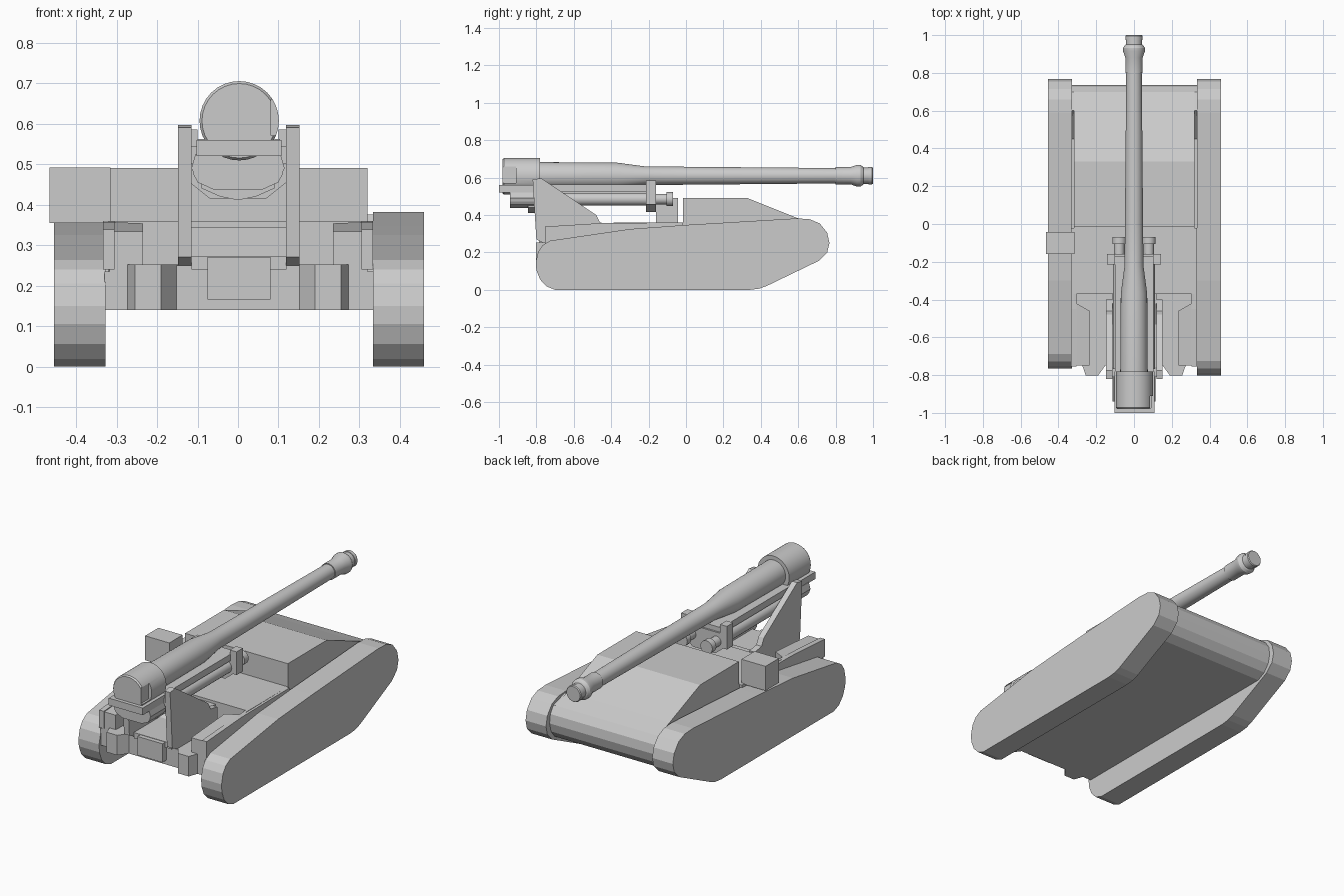
import bpy, bmesh, math


def finish(name, bm):
    bmesh.ops.recalc_face_normals(bm, faces=bm.faces)
    me = bpy.data.meshes.new(name)
    bm.to_mesh(me)
    bm.free()
    ob = bpy.data.objects.new(name, me)
    bpy.context.scene.collection.objects.link(ob)
    return ob


def prism(name, pts, a, b, axis):
    """Extrude a 2D outline from a to b along an axis (x: yz, y: xz, z: xy)."""
    place = {'x': lambda p, t: (t, p[0], p[1]),
             'y': lambda p, t: (p[0], t, p[1]),
             'z': lambda p, t: (p[0], p[1], t)}[axis]
    bm = bmesh.new()
    face = bm.faces.new([bm.verts.new(place(p, a)) for p in pts])
    res = bmesh.ops.extrude_face_region(bm, geom=[face])
    top = [v for v in res['geom'] if isinstance(v, bmesh.types.BMVert)]
    shift = place((0, 0), b - a)
    bmesh.ops.translate(bm, verts=top, vec=shift)
    return finish(name, bm)


def box(name, x0, x1, y0, y1, z0, z1):
    return prism(name, [(x0, y0), (x1, y0), (x1, y1), (x0, y1)], z0, z1, 'z')


def lathe(name, prof, x, z, n=32):
    """Solid of revolution about a line along y; prof holds (y, radius)."""
    bm = bmesh.new()
    rings = [[bm.verts.new((x + r * math.cos(2 * math.pi * i / n), y,
                            z + r * math.sin(2 * math.pi * i / n)))
              for i in range(n)] for y, r in prof]
    for p, q in zip(rings, rings[1:]):
        for i in range(n):
            j = (i + 1) % n
            bm.faces.new((p[i], p[j], q[j], q[i]))
    bm.faces.new(rings[0])
    bm.faces.new(rings[-1])
    ob = finish(name, bm)
    bpy.ops.object.select_all(action='DESELECT')
    ob.select_set(True)
    bpy.context.view_layer.objects.active = ob
    bpy.ops.object.shade_smooth_by_angle(angle=math.radians(20))
    return ob


# Tracks, the left one slightly shorter at the rear
def track(name, x0, x1, rear):
    back = [(-0.70, 0), (-0.745, 0.018), (-0.78, 0.055), (-0.80, 0.105),
            (-0.803, 0.15), (-0.79, 0.205), (-0.765, 0.24), (-0.725, 0.263)]
    front = [(-0.30, 0.325), (0.0, 0.347), (0.59, 0.382), (0.66, 0.378),
             (0.715, 0.355), (0.755, 0.305), (0.767, 0.25), (0.755, 0.20),
             (0.71, 0.155), (0.43, 0.02), (0.39, 0.006), (0.34, 0)]
    prism(name, [(y + rear, z) for y, z in back] + front, x0, x1, 'x')


track("track_right", 0.333, 0.46, 0)
track("track_left", -0.455, -0.327, 0.037)

# Hull with rounded nose, raised casemate, rear deck and low rear platform
prism("hull", [(-0.75, 0.14), (0.64, 0.14), (0.69, 0.165), (0.722, 0.205),
               (0.735, 0.255), (0.728, 0.305), (0.70, 0.345), (0.60, 0.382),
               (0.33, 0.49), (-0.015, 0.49), (-0.015, 0.36), (-0.37, 0.36),
               (-0.37, 0.25), (-0.75, 0.25)], -0.318, 0.32, 'x')
prism("lower_hull", [(-0.75, 0.14), (0.64, 0.14), (0.69, 0.165), (0.722, 0.205),
                     (0.735, 0.255), (0.728, 0.305), (0.70, 0.345), (0.60, 0.375),
                     (0.45, 0.235), (-0.75, 0.235)], -0.33, 0.334, 'x')

# Rear side fenders and spade feet
for s, side in ((-1, "left"), (1, "right")):
    fender = prism("fender_" + side,
                   [(s * 0.315, -0.75), (s * 0.235, -0.75), (s * 0.235, -0.46),
                    (s * 0.305, -0.42), (s * 0.305, -0.37), (s * 0.32, -0.37)],
                   0.235, 0.36, 'z')
    for v in fender.data.vertices:
        if v.co.z > 0.3:
            v.co.z = 0.333 + 0.027 * (v.co.y + 0.75) / 0.38
    prism("outer_guard_" + side,
          [(-0.755, 0.24), (-0.755, 0.338), (-0.45, 0.357), (-0.02, 0.36),
           (-0.02, 0.24)], s * 0.305, s * 0.334, 'x')
    prism("spade_foot_" + side,
          [(s * 0.277, -0.74), (s * 0.255, -0.802), (s * 0.19, -0.802),
           (s * 0.145, -0.74)], 0.14, 0.252, 'z')
    # Gun support plate
    xi, xo = (-0.115, -0.148) if s < 0 else (0.119, 0.152)
    prism("support_plate_" + side,
          [(-0.80, 0.27), (-0.76, 0.25), (-0.40, 0.25), (-0.40, 0.35),
           (-0.46, 0.36), (-0.48, 0.40), (-0.775, 0.597), (-0.82, 0.59)],
          xi, xo, 'x')
    # Recoil cylinder under the barrel
    lathe("recoil_cylinder_" + side,
          [(-0.94, 0.034), (-0.17, 0.034), (-0.17, 0.028), (-0.105, 0.028),
           (-0.105, 0.037), (-0.07, 0.037)], s * 0.078, 0.485, 20)
    box("collar_ear_" + side, s * 0.10, s * 0.142, -0.215, -0.16, 0.455, 0.585)

# Mount base between the plates
box("tow_block", -0.075, 0.08, -0.785, -0.70, 0.165, 0.27)
box("mount_base", -0.115, 0.12, -0.76, -0.37, 0.24, 0.272)
prism("mount_ramp", [(-0.55, 0.26), (-0.37, 0.26), (-0.37, 0.345), (-0.42, 0.345)],
      -0.115, 0.119, 'x')

# Side stowage box
box("side_box", -0.465, -0.315, -0.16, -0.042, 0.355, 0.492)

# Cradle: slide rail, trough and front collar
box("slide_rail_rear", -0.103, 0.108, -1.0, -0.78, 0.52, 0.56)
box("slide_rail", -0.10, 0.104, -0.79, -0.17, 0.525, 0.562)
trough = [(-0.105, 0.525), (-0.115, 0.49), (-0.10, 0.455), (-0.06, 0.437),
          (0.06, 0.437), (0.10, 0.455), (0.115, 0.49), (0.105, 0.525)]
prism("cradle_trough_rear", trough, -0.94, -0.80, 'y')
prism("cradle_belly", [(-0.10, 0.525), (-0.09, 0.44), (-0.045, 0.42), (0.0, 0.411),
                       (0.045, 0.42), (0.09, 0.44), (0.10, 0.525)],
      -0.845, -0.72, 'y')
box("cradle_spine", -0.045, 0.045, -0.75, -0.17, 0.465, 0.53)
prism("front_collar", [(-0.12, 0.535), (-0.12, 0.455), (-0.07, 0.415),
                       (0.07, 0.415), (0.12, 0.455), (0.12, 0.535)],
      -0.215, -0.16, 'y')
# Trunnion shaft joining the plates
box("trunnion", -0.12, 0.125, -0.81, -0.765, 0.50, 0.545)

# Barrel with stepped jacket and flared muzzle
lathe("barrel", [(-0.80, 0.073), (-0.37, 0.070), (-0.22, 0.050), (0.0, 0.048),
                 (0.80, 0.041), (0.80, 0.046), (0.88, 0.046), (0.915, 0.058),
                 (0.932, 0.058), (0.945, 0.050), (0.95, 0.043), (0.975, 0.043),
                 (0.975, 0.046), (0.995, 0.046), (1.0, 0.042)], 0.0, 0.61)

# Breech ring with a notch cut in its right rear side
breech = lathe("breech", [(-0.98, 0.092), (-0.972, 0.098), (-0.78, 0.098)],
               0.003, 0.607)
cutter = box("notch_cutter", 0.082, 0.2, -1.1, -0.91, 0.57, 0.66)
cutter.hide_render = True
cutter.hide_viewport = True
mod = breech.modifiers.new("notch", 'BOOLEAN')
mod.operation = 'DIFFERENCE'
mod.solver = 'EXACT'
mod.object = cutter
